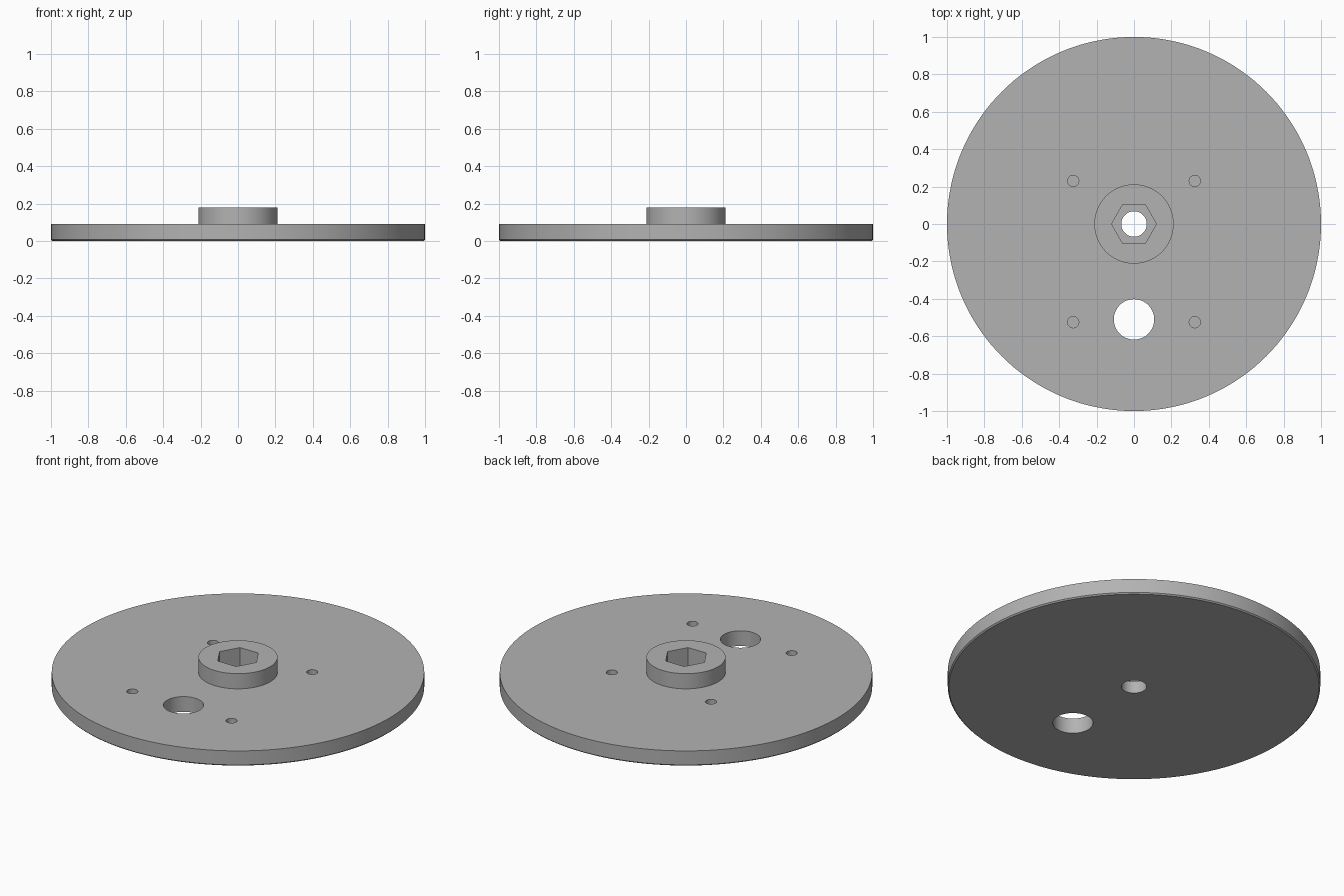
import bpy, bmesh, math

if "Cube" in bpy.data.objects:
    bpy.data.objects.remove(bpy.data.objects["Cube"])

grey = bpy.data.materials.new("mid_grey")
grey.diffuse_color = (0.45, 0.45, 0.45, 1)
grey.use_nodes = True
grey.node_tree.nodes["Principled BSDF"].inputs["Base Color"].default_value = grey.diffuse_color


def lathe(name, profile, sides, loc=(0, 0, 0)):
    """Closed solid of revolution from (radius, z) points, capped at both ends."""
    bm = bmesh.new()
    rings = []
    for r, z in profile:
        rings.append([bm.verts.new((r * math.cos(2 * math.pi * i / sides),
                                    r * math.sin(2 * math.pi * i / sides), z))
                      for i in range(sides)])
    for low, high in zip(rings, rings[1:]):
        for i in range(sides):
            j = (i + 1) % sides
            bm.faces.new((low[i], low[j], high[j], high[i]))
    bm.faces.new(rings[0][::-1])
    bm.faces.new(rings[-1])
    mesh = bpy.data.meshes.new(name)
    bm.to_mesh(mesh)
    bm.free()
    mesh.materials.append(grey)
    obj = bpy.data.objects.new(name, mesh)
    obj.location = loc
    bpy.context.collection.objects.link(obj)
    return obj


# Round plate with a small lower chamfer and a raised central hub
plate = lathe("plate_with_hub", [(0.993, 0), (1, 0.007), (1, 0.09),
                                 (0.212, 0.09), (0.212, 0.18)], 144)

# Bore, hexagonal nut pocket and the large through hole
cutters = [
    lathe("bore_cutter", [(0.068, -0.1), (0.068, 0.3)], 64),
    lathe("hex_pocket_cutter", [(0.12, 0.07), (0.12, 0.3)], 6),
    lathe("large_hole_cutter", [(0.108, -0.1), (0.108, 0.3)], 64, (0, -0.51, 0)),
]
# Four blind pilot holes
for x in (-0.325, 0.325):
    for y in (0.23, -0.525):
        cutters.append(lathe("pilot_hole_cutter", [(0.03, 0.03), (0.03, 0.3)], 32, (x, y, 0)))

for cutter in cutters:
    mod = plate.modifiers.new(cutter.name, 'BOOLEAN')
    mod.operation = 'DIFFERENCE'
    mod.solver = 'EXACT'
    mod.object = cutter
    cutter.hide_render = True
    cutter.hide_viewport = True

# Bake the cuts, drop the cutters, then smooth the round walls
bpy.context.view_layer.objects.active = plate
plate.select_set(True)
for mod in list(plate.modifiers):
    bpy.ops.object.modifier_apply(modifier=mod.name)
for cutter in cutters:
    bpy.data.objects.remove(cutter)
bpy.ops.object.shade_smooth_by_angle(angle=math.radians(30))
